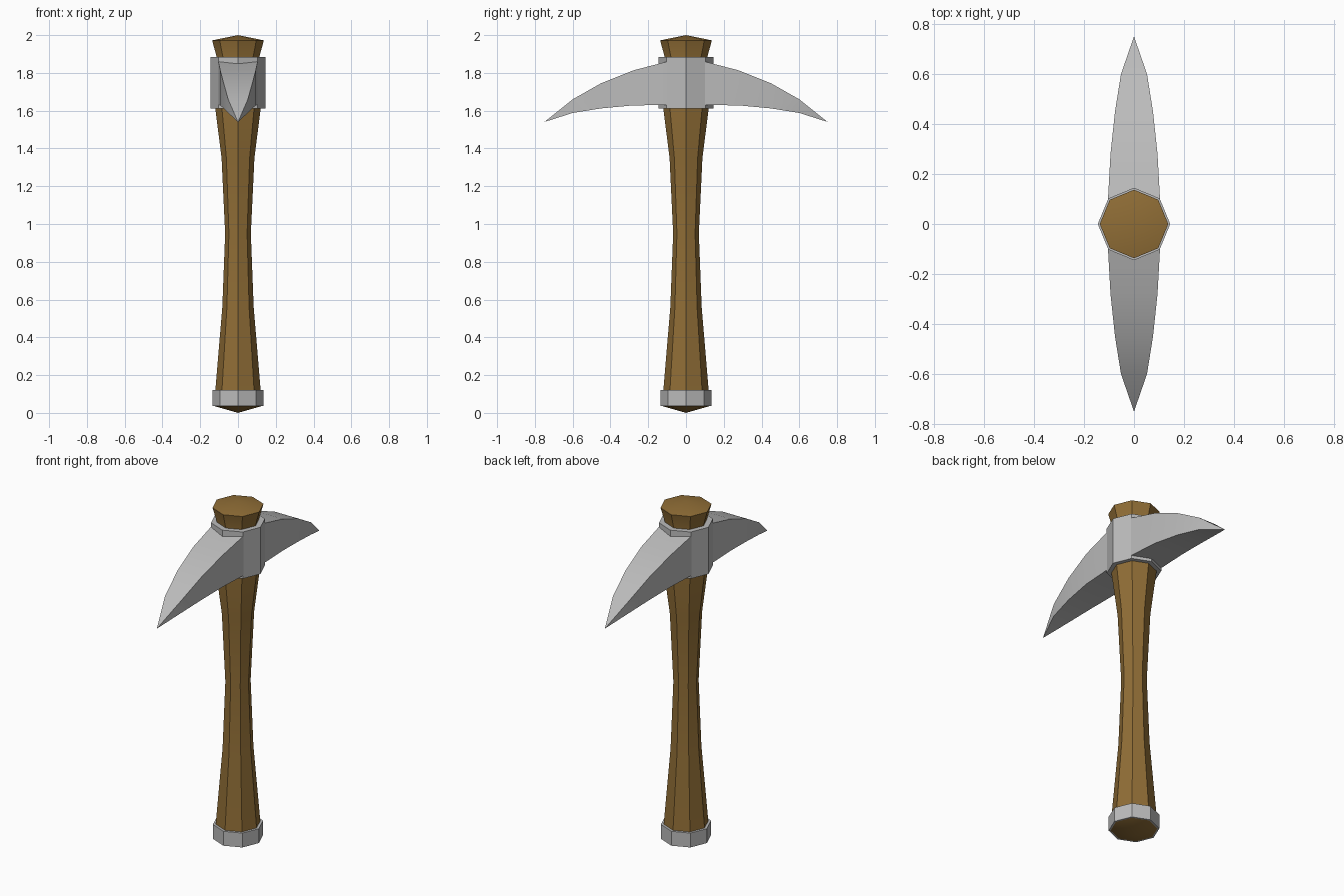
import bpy
import bmesh
from math import cos, sin, tau, radians

cube = bpy.data.objects.get("Cube")
if cube:
    bpy.data.objects.remove(cube, do_unlink=True)


def make_material(name, rgb):
    mat = bpy.data.materials.new(name)
    mat.use_nodes = True
    mat.diffuse_color = (*rgb, 1)
    bsdf = mat.node_tree.nodes["Principled BSDF"]
    bsdf.inputs["Base Color"].default_value = (*rgb, 1)
    bsdf.inputs["Roughness"].default_value = 0.8
    return mat


wood = make_material("brown wood", (0.28, 0.155, 0.037))
steel = make_material("grey steel", (0.5, 0.5, 0.5))


def loft(name, sections, mat, closed=False):
    """Skin equal-length point rings; a single-point section becomes a tip."""
    bm = bmesh.new()
    rings = [[bm.verts.new(p) for p in s] for s in sections]
    pairs = list(zip(rings, rings[1:]))
    if closed:
        pairs.append((rings[-1], rings[0]))
    for a, b in pairs:
        n = max(len(a), len(b))
        for i in range(n):
            j = (i + 1) % n
            if len(a) == 1:
                bm.faces.new((a[0], b[j], b[i]))
            elif len(b) == 1:
                bm.faces.new((a[i], a[j], b[0]))
            else:
                bm.faces.new((a[i], a[j], b[j], b[i]))
    if not closed:
        for end in (rings[0], rings[-1]):
            if len(end) > 2:
                bm.faces.new(end)
    bmesh.ops.recalc_face_normals(bm, faces=bm.faces)
    mesh = bpy.data.meshes.new(name)
    bm.to_mesh(mesh)
    bm.free()
    mesh.materials.append(mat)
    obj = bpy.data.objects.new(name, mesh)
    bpy.context.collection.objects.link(obj)
    bpy.ops.object.select_all(action="DESELECT")
    obj.select_set(True)
    bpy.context.view_layer.objects.active = obj
    bpy.ops.object.shade_smooth_by_angle(angle=radians(30))
    return obj


def octagon(r, z):
    if r == 0:
        return [(0, 0, z)]
    return [(r * cos(tau * i / 8), r * sin(tau * i / 8), z) for i in range(8)]


def turned(name, profile, mat, closed=False):
    return loft(name, [octagon(r, z) for r, z in profile], mat, closed)


# Wooden shaft with a narrow waist, a pointed foot and a flared head
turned("handle", [(0, 0), (0.125, 0.036), (0.12, 0.12), (0.083, 0.56),
                  (0.068, 0.95), (0.087, 1.35), (0.12, 1.61),
                  (0.113, 1.885), (0.137, 1.972), (0, 2)], wood)

# Steel bands around the shaft
for name, r, inner, low, high in (("foot_band", 0.135, 0.115, 0.036, 0.12),
                                  ("head_collar", 0.145, 0.11, 1.612, 1.885)):
    turned(name, [(r, low), (r, high), (inner, high), (inner, low)], steel, True)

# Curved pick blades: distance out, half width, bottom height, top height
stations = [(0.1, 0.104, 1.63, 1.86), (0.28, 0.094, 1.628, 1.813),
            (0.45, 0.076, 1.612, 1.745), (0.6, 0.052, 1.588, 1.66)]
for name, side in (("front_blade", -1), ("back_blade", 1)):
    sections = [[(-w, side * y, low), (w, side * y, low),
                 (w, side * y, high), (-w, side * y, high)]
                for y, w, low, high in stations]
    sections.append([(0, side * 0.75, 1.54)])
    loft(name, sections, steel)
